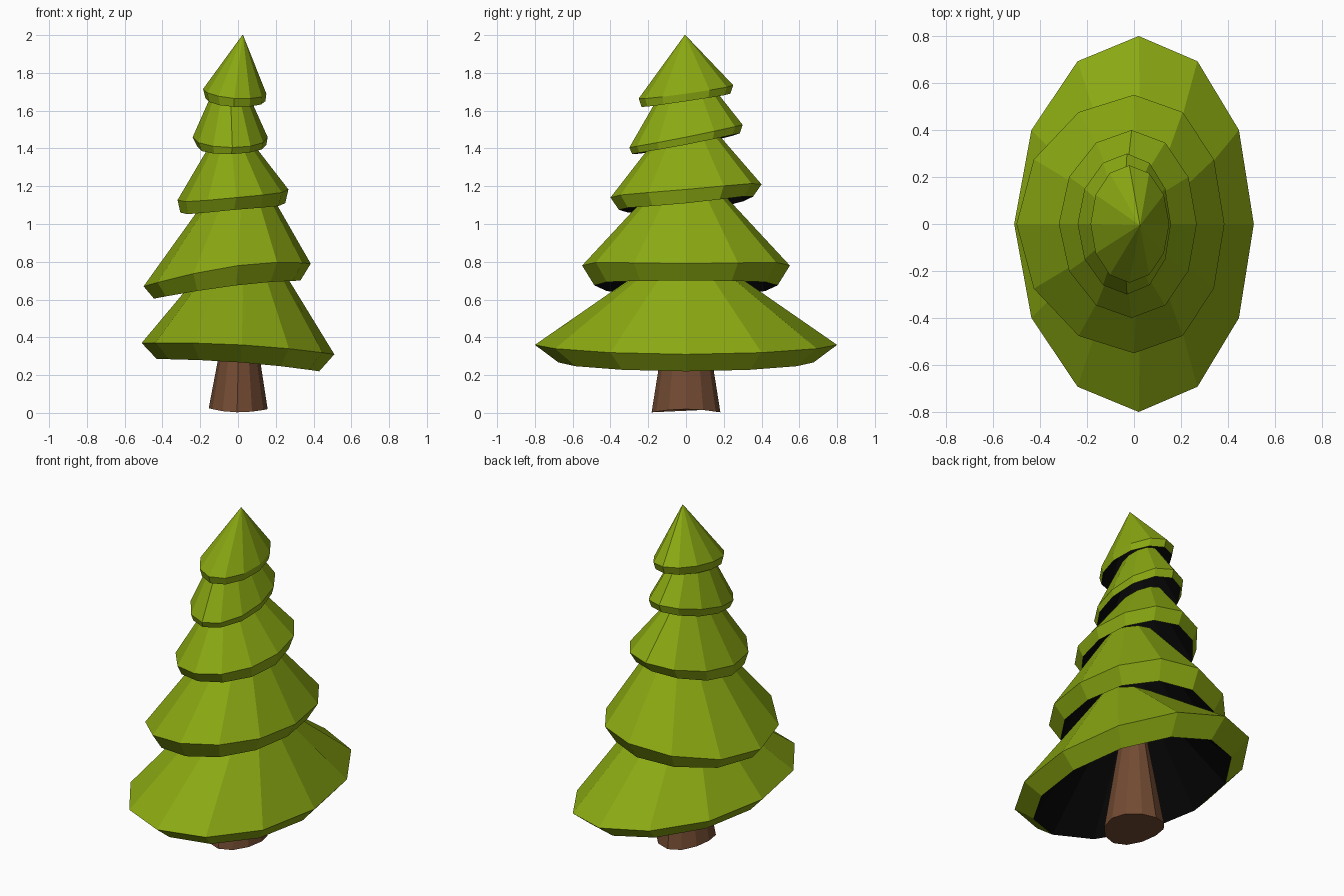
import bpy, bmesh, math

if "Cube" in bpy.data.objects:
    bpy.data.objects.remove(bpy.data.objects["Cube"])

SIDES = 12


def material(name, color):
    m = bpy.data.materials.new(name)
    m.diffuse_color = (*color, 1.0)
    m.use_nodes = True
    m.node_tree.nodes["Principled BSDF"].inputs["Base Color"].default_value = m.diffuse_color
    return m


GREEN = material("leaf green", (0.254, 0.392, 0.006))
BLACK = material("shadow black", (0.002, 0.002, 0.002))
BROWN = material("bark brown", (0.17, 0.07, 0.032))


def bend(left, mid, right, c):
    """Quadratic through left (c=-1), mid (c=0) and right (c=1)."""
    return mid + (right - left) / 2 * c + ((right + left) / 2 - mid) * c * c


def ring(xs, zs, ry, tilt=0.0):
    """Bent, tilted oval; xs and zs are left / middle / right values."""
    pts = []
    for i in range(SIDES):
        a = 2 * math.pi * i / SIDES
        c, s = math.cos(a), math.sin(a)
        pts.append((bend(*xs, c), ry * s, bend(*zs, c) + tilt * s))
    return pts


def loft(name, rings, mats, band_mats, cap_mats):
    """Bridge successive rings, cap both ends."""
    bm = bmesh.new()
    vs = [[bm.verts.new(p) for p in r] for r in rings]
    for k in range(len(vs) - 1):
        for i in range(SIDES):
            j = (i + 1) % SIDES
            f = bm.faces.new((vs[k][i], vs[k][j], vs[k + 1][j], vs[k + 1][i]))
            f.material_index = band_mats[k]
    for r, mi in ((vs[0], cap_mats[0]), (vs[-1], cap_mats[1])):
        f = bm.faces.new(r)
        f.material_index = mi
    bmesh.ops.remove_doubles(bm, verts=bm.verts, dist=0.0002)
    bmesh.ops.recalc_face_normals(bm, faces=bm.faces)
    me = bpy.data.meshes.new(name)
    bm.to_mesh(me)
    bm.free()
    for m in mats:
        me.materials.append(m)
    ob = bpy.data.objects.new(name, me)
    bpy.context.collection.objects.link(ob)


def tier(name, rim, edge, top):
    """Hollow skirt: black lining, green under-lip, green sloping outside."""
    r0, r1, r2 = ring(*rim), ring(*edge), ring(*top)
    cx, cy = (sum(p[i] for p in r2) / SIDES for i in (0, 1))
    inner = [(cx + (x - cx) * 0.9, cy + (y - cy) * 0.9, z - 0.03) for x, y, z in r2]
    loft(name, [inner, r0, r1, r2], [GREEN, BLACK], [1, 0, 0], [1, 0])


# trunk
loft("trunk",
     [ring((-.155, -.005, .157), (.025, .003, .02), .182),
      ring((-.055, .008, .075), (.55, .55, .55), .095)],
     [BROWN], [0], [0, 0])

# branch tiers, bottom to top: lower lip, widest edge, top
tier("branch_tier_1",
     ((-.43, .015, .43), (.285, .267, .22), .675),
     ((-.51, .02, .51), (.37, .36, .31), .80),
     ((-.15, .03, .21), (.80, .80, .80), .165))
tier("branch_tier_2",
     ((-.445, -.01, .33), (.605, .675, .70), .485),
     ((-.50, 0, .385), (.67, .78, .79), .55),
     ((-.12, .02, .15), (1.20, 1.20, 1.20), .16))
tier("branch_tier_3",
     ((-.305, -.02, .25), (1.06, 1.11, 1.11), .355, .035),
     ((-.32, -.01, .267), (1.127, 1.175, 1.183), .40, .035),
     ((-.13, -.035, .06), (1.45, 1.45, 1.45), .175, .02))
tier("branch_tier_4",
     ((-.215, -.035, .15), (1.41, 1.425, 1.42), .285, .055),
     ((-.24, -.03, .157), (1.46, 1.465, 1.46), .30, .06),
     ((-.125, -.04, .04), (1.72, 1.72, 1.72), .13, .02))


# tree top, closing to a point
def tip():
    rim = ring((-.172, -.02, .145), (1.665, 1.655, 1.65), .235, .035)
    edge = ring((-.185, -.02, .15), (1.715, 1.70, 1.69), .25, .035)
    apex = [(.025 + .002 * math.cos(i * math.tau / SIDES),
             -.005 + .002 * math.sin(i * math.tau / SIDES), 2.0) for i in range(SIDES)]
    inner = [(x, y, z - .05) for x, y, z in apex]
    loft("branch_tier_5_tip", [inner, rim, edge, apex], [GREEN, BLACK], [1, 0, 0], [1, 0])


tip()
